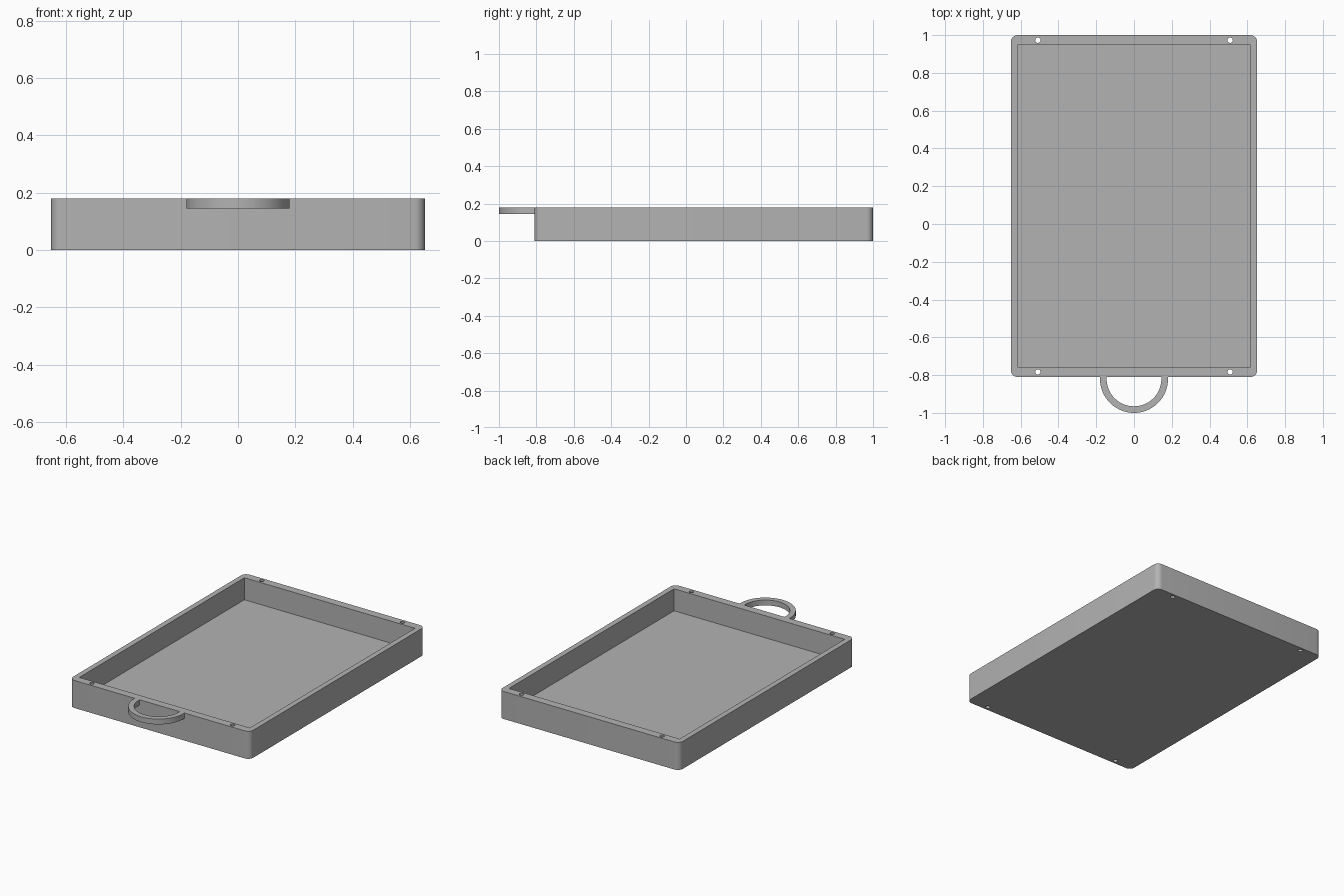
import bpy
import bmesh
from math import pi, sin, cos, radians

old = bpy.data.objects.get("Cube")
if old:
    bpy.data.objects.remove(old, do_unlink=True)

HALF_W, FRONT, BACK, HEIGHT = 0.652, -0.81, 1.0, 0.18

grey = bpy.data.materials.new("plain grey")
grey.use_nodes = True
colour = (0.45, 0.45, 0.45, 1)
grey.diffuse_color = colour
grey.node_tree.nodes["Principled BSDF"].inputs["Base Color"].default_value = colour


def finish(name, bm):
    bmesh.ops.recalc_face_normals(bm, faces=bm.faces)
    mesh = bpy.data.meshes.new(name)
    bm.to_mesh(mesh)
    bm.free()
    mesh.materials.append(grey)
    obj = bpy.data.objects.new(name, mesh)
    bpy.context.collection.objects.link(obj)
    return obj


def box(bm, half_w, y0, y1, z0, z1):
    made = bmesh.ops.create_cube(bm, size=1)["verts"]
    for v in made:
        v.co.x *= 2 * half_w
        v.co.y = y0 if v.co.y < 0 else y1
        v.co.z = z0 if v.co.z < 0 else z1


def smooth(obj):
    bpy.ops.object.select_all(action="DESELECT")
    obj.select_set(True)
    bpy.context.view_layer.objects.active = obj
    bpy.ops.object.shade_smooth_by_angle(angle=radians(30))


# Tray body with rounded upright corners
bm = bmesh.new()
box(bm, HALF_W, FRONT, BACK, 0, HEIGHT)
uprights = [e for e in bm.edges if abs(e.verts[0].co.z - e.verts[1].co.z) > 0.1]
bmesh.ops.bevel(bm, geom=uprights, offset=0.036, segments=8, profile=0.5,
                affect="EDGES")
tray = finish("tray_body", bm)

# Cutter: the recess and four through holes
bm = bmesh.new()
box(bm, 0.617, -0.758, 0.947, 0.036, 0.3)
for x in (-0.509, 0.509):
    for y in (-0.783, 0.973):
        hole = bmesh.ops.create_cone(bm, cap_ends=True, segments=24,
                                     radius1=0.014, radius2=0.014, depth=1)
        bmesh.ops.translate(bm, verts=hole["verts"], vec=(x, y, 0))
cutter = finish("tray_cutter", bm)
cutter.hide_render = True

cut = tray.modifiers.new("recess", "BOOLEAN")
cut.operation = "DIFFERENCE"
cut.solver = "EXACT"
cut.object = cutter
bpy.context.view_layer.objects.active = tray
bpy.ops.object.modifier_apply(modifier=cut.name)
bpy.data.objects.remove(cutter, do_unlink=True)
smooth(tray)

# Half-ring handle, its ends running straight back to the front wall
OUTER, INNER, CENTRE_Y, LOW, STEPS = 0.18, 0.145, -0.82, 0.145, 48
bm = bmesh.new()
arc = [pi + pi * i / STEPS for i in range(STEPS + 1)]
rings = []
for a in [None] + arc + [None]:
    end = a is None
    if end:
        a = arc[0] if not rings else arc[-1]
    ring = []
    for r, z in ((OUTER, LOW), (OUTER, HEIGHT), (INNER, HEIGHT), (INNER, LOW)):
        y = FRONT if end else CENTRE_Y + r * sin(a)
        ring.append(bm.verts.new((r * cos(a), y, z)))
    rings.append(ring)
for a, b in zip(rings, rings[1:]):
    for i in range(4):
        j = (i + 1) % 4
        bm.faces.new((a[i], a[j], b[j], b[i]))
bm.faces.new(rings[0])
bm.faces.new(rings[-1])
smooth(finish("pull_handle", bm))
